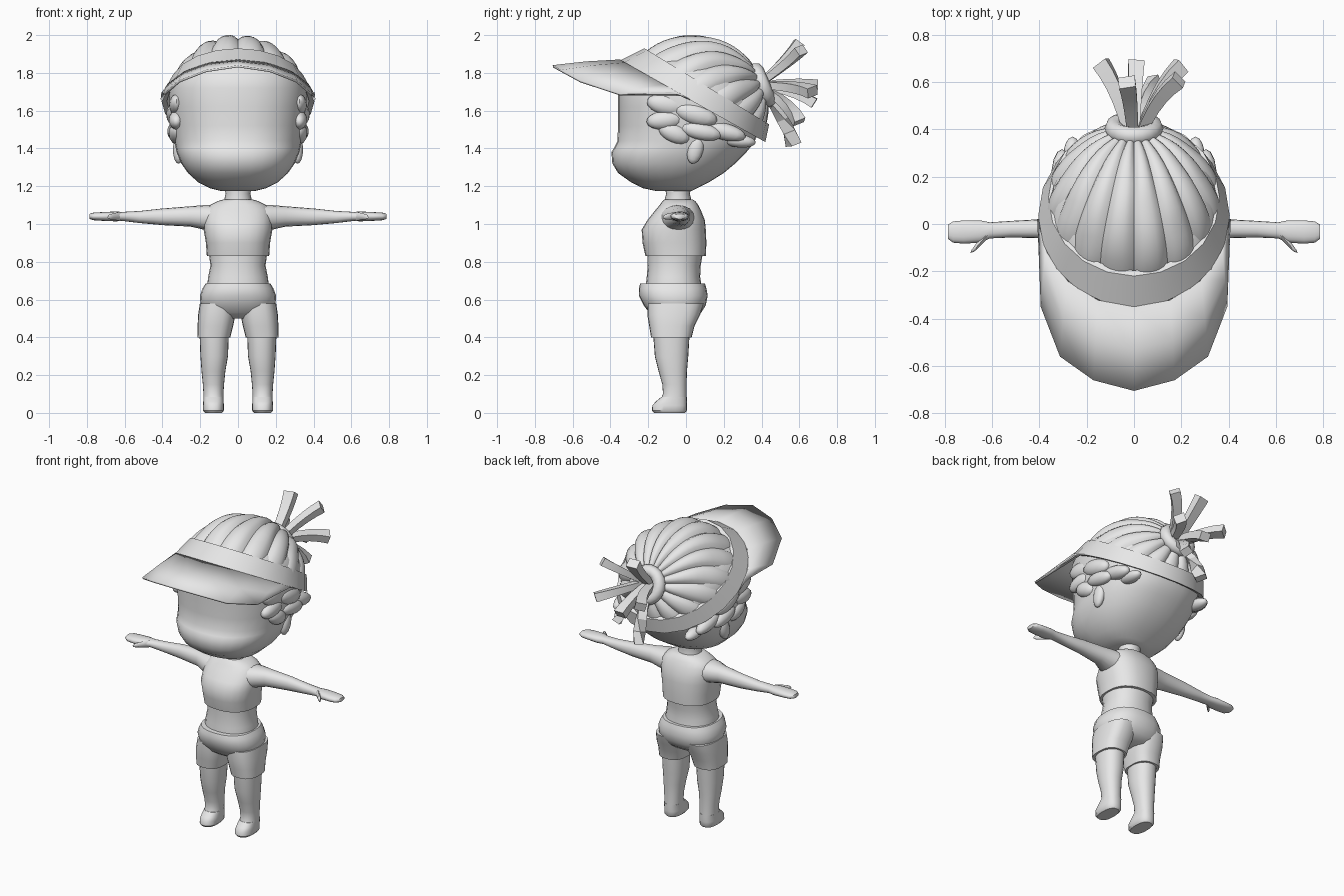
import bpy, bmesh, math
from mathutils import Vector as V

if "Cube" in bpy.data.objects:
    bpy.data.objects.remove(bpy.data.objects["Cube"])

grey = bpy.data.materials.new("plain_grey")
grey.diffuse_color = (0.8, 0.8, 0.8, 1)
grey.use_nodes = True
grey.node_tree.nodes["Principled BSDF"].inputs["Base Color"].default_value = grey.diffuse_color


def finish(name, bm, angle=40, mirror=False, subsurf=0, solid=0):
    bmesh.ops.recalc_face_normals(bm, faces=bm.faces)
    me = bpy.data.meshes.new(name)
    bm.to_mesh(me)
    bm.free()
    me.materials.append(grey)
    me.shade_smooth()
    me.set_sharp_from_angle(angle=math.radians(angle))
    ob = bpy.data.objects.new(name, me)
    bpy.context.collection.objects.link(ob)
    if mirror:
        ob.modifiers.new("mirror", 'MIRROR').use_mirror_merge = False
    if solid:
        m = ob.modifiers.new("thickness", 'SOLIDIFY')
        m.thickness, m.offset = solid, 0
    if subsurf:
        m = ob.modifiers.new("smooth", 'SUBSURF')
        m.levels = m.render_levels = subsurf
    return ob


def ring(c, u, v, n=24, p=2.0, start=0.0):
    """Superellipse section with half axes u and v."""
    pts = []
    for i in range(n):
        a = start + 2 * math.pi * i / n
        f = [math.copysign(abs(t) ** (2 / p), t) for t in (math.cos(a), math.sin(a))]
        pts.append(V(c) + V(u) * f[0] + V(v) * f[1])
    return pts


def loft(bm, rings, caps=True):
    rows = [[bm.verts.new(p) for p in r] for r in rings]
    n = len(rows[0])
    for a, b in zip(rows, rows[1:]):
        for i in range(n):
            bm.faces.new((a[i], a[(i + 1) % n], b[(i + 1) % n], b[i]))
    if caps:
        bm.faces.new(rows[0])
        bm.faces.new(rows[-1])


def body(name, rows, p=2.2, n=24, **kw):
    """Stack of horizontal sections: z, centre x, half width, front y, back y."""
    bm = bmesh.new()
    loft(bm, [ring((x, (f + b) / 2, z), (w, 0, 0), (0, (b - f) / 2, 0), n, p)
              for z, x, w, f, b in rows])
    return finish(name, bm, **kw)


# Head with protruding muzzle and neck
body("head", [
    (1.175, 0, .09, -.16, .03), (1.19, 0, .15, -.23, .06), (1.22, 0, .21, -.29, .12),
    (1.27, 0, .265, -.36, .20), (1.32, 0, .30, -.39, .26), (1.38, 0, .325, -.395, .32),
    (1.405, 0, .33, -.38, .34), (1.44, 0, .338, -.363, .365), (1.52, 0, .35, -.36, .395),
    (1.62, 0, .362, -.36, .40), (1.72, 0, .362, -.36, .37), (1.80, 0, .33, -.345, .31),
    (1.86, 0, .26, -.27, .25), (1.90, 0, .15, -.15, .16)], p=2.3, n=32, angle=60)
body("neck", [(1.06, 0, .085, -.12, .04), (1.12, 0, .075, -.115, .03),
              (1.16, 0, .065, -.105, .02), (1.23, 0, .08, -.12, .04)], p=2)

# Clothed body
body("shirt", [
    (.83, 0, .165, -.215, .105), (.90, 0, .17, -.23, .108), (.97, 0, .182, -.235, .105),
    (1.02, 0, .182, -.205, .10), (1.07, 0, .175, -.165, .08), (1.10, 0, .15, -.14, .065),
    (1.12, 0, .11, -.125, .05), (1.13, 0, .078, -.115, .035)], p=2.4)
body("midriff", [(.66, 0, .165, -.215, .085), (.72, 0, .158, -.208, .075),
                 (.78, 0, .146, -.203, .078), (.85, 0, .155, -.205, .09)])
body("shorts_hips", [
    (.50, 0, .13, -.15, .04), (.53, 0, .175, -.195, .08), (.57, 0, .198, -.225, .105),
    (.62, 0, .202, -.25, .115), (.66, 0, .187, -.25, .108), (.685, 0, .172, -.243, .10)],
    p=2.4)
body("shorts_leg", [
    (.40, .128, .087, -.185, .03), (.46, .12, .094, -.195, .045),
    (.52, .112, .099, -.205, .075), (.58, .105, .097, -.205, .095)], p=2.6, mirror=True)
body("leg", [
    (.07, .13, .054, -.135, .004), (.10, .13, .053, -.122, .003), (.15, .13, .056, -.125, .003),
    (.22, .13, .063, -.145, .005), (.30, .126, .073, -.165, .012), (.43, .126, .078, -.175, .02)],
    mirror=True)
body("foot", [(0, .13, .045, -.17, -.005), (.012, .13, .055, -.18, .004),
              (.04, .13, .055, -.178, .005), (.06, .13, .054, -.16, .005),
              (.085, .13, .053, -.13, .004)], p=2.5, mirror=True)

# Arms spread sideways, ending in mitten hands with thumbs
bm = bmesh.new()
loft(bm, [ring((x, y, z), (0, hy, 0), (0, 0, hz), 16, 2.2) for x, y, z, hy, hz in [
    (.14, -.045, 1.03, .09, .07), (.18, -.042, 1.035, .08, .065), (.25, -.03, 1.04, .055, .054),
    (.40, -.02, 1.038, .04, .044), (.52, -.022, 1.037, .035, .032), (.61, -.027, 1.04, .034, .024),
    (.65, -.032, 1.04, .047, .026), (.72, -.034, 1.04, .049, .023), (.765, -.034, 1.04, .045, .02),
    (.787, -.033, 1.04, .03, .013)]])
loft(bm, [ring(c, (r, -.3 * r, 0), (0, 0, r), 8) for c, r in [
    ((.625, -.05, 1.04), .024), ((.655, -.085, 1.04), .018),
    ((.675, -.108, 1.038), .014), ((.684, -.12, 1.036), .007)]])
finish("arm", bm, 60, mirror=True)

# Ribbed hair fanning out from the knot, trimmed along the headband
pole = V((0, .92, .38)).normalized()
side = V((1, 0, 0))
up = side.cross(pole)
rows = []
for j in range(1, 25):
    t = math.radians(6 * j)
    r = []
    for i in range(96):
        a = 2 * math.pi * i / 96
        swirl = a + .18 * math.sin(2 * t) * math.cos(a)
        d = pole * math.cos(t) + (side * math.cos(swirl) + up * math.sin(swirl)) * math.sin(t)
        bump = abs(math.sin(8 * a)) ** .6 * math.sin(t) ** .5
        bump *= .7 + .3 * abs(math.sin(3.2 * t + .9 * math.floor(8 * a / math.pi)))
        k = 1 + .08 * bump
        r.append(V((0, .04, 1.62)) + V((d.x * .355, d.y * .38, d.z * .358)) * k)
    rows.append(r)
bm = bmesh.new()
loft(bm, rows)
low = [v for v in bm.verts if v.co.z < 1.69 - .56 * v.co.y]
bmesh.ops.delete(bm, geom=low, context='VERTS')
finish("hair", bm, 35)


def blob(bm, c, s, tilt=0):
    """Ellipsoid tilted in the side plane."""
    vs = bmesh.ops.create_uvsphere(bm, u_segments=14, v_segments=8, radius=1)["verts"]
    ca, sa = math.cos(tilt), math.sin(tilt)
    for v in vs:
        x, y, z = (v.co[i] * s[i] for i in range(3))
        v.co = V(c) + V((x, y * ca - z * sa, y * sa + z * ca))


# Hair locks below the band, and ears
bm = bmesh.new()
for c, s, tilt in [
    ((.325, -.10, 1.63), (.04, .11, .055), -.2), ((.325, -.11, 1.55), (.042, .10, .05), .1),
    ((.325, -.06, 1.48), (.042, .09, .05), -.4), ((.335, .05, 1.58), (.045, .12, .055), -.3),
    ((.335, .08, 1.49), (.04, .11, .045), -.2), ((.305, .20, 1.49), (.045, .12, .045), -.25),
    ((.26, .28, 1.44), (.04, .09, .035), -.1)]:
    blob(bm, c, s, tilt)
finish("side_hair_lock", bm, 60, mirror=True)
bm = bmesh.new()
blob(bm, (.315, .05, 1.395), (.03, .042, .078), -.25)
finish("ear", bm, 60, mirror=True)

# Slanted headband
N = 20


def band_low(a, s=1.0):
    y = .035 - .385 * s * math.cos(a)
    return V((.405 * s * math.sin(a), y, 1.865 - .56 * (y + .35)))


def band_high(a, s=1.0):
    y = .11 - .33 * s * math.cos(a)
    return V((.362 * s * math.sin(a), y, 1.93 - .61 * (y + .22)))


bm = bmesh.new()
angles = [2 * math.pi * i / N for i in range(N)]
loft(bm, [[f(a, s) for a in angles] for f, s in
          [(band_low, .93), (band_low, 1), (band_high, 1), (band_high, .93), (band_low, .93)]],
     caps=False)
bmesh.ops.remove_doubles(bm, verts=bm.verts, dist=1e-5)
finish("headband", bm, 30)

# Arched sun visor brim
half = [(.40, -.08, 1.695), (.39, -.35, 1.685), (.31, -.56, 1.755), (.17, -.66, 1.81)]
outer = [V((-x, y, z)) for x, y, z in half] + [V((0, -.705, 1.835))] + \
        [V(p) for p in reversed(half)]
inner = [band_low(math.radians(d)) for d in (-88, -66, -44, -22, 0, 22, 44, 66, 88)]
bm = bmesh.new()
rows = [[bm.verts.new(i.lerp(o, t) + V((0, 0, .02 * t * (1 - t))))
         for i, o in zip(inner, outer)] for t in (0, .5, 1)]
for a, b in zip(rows, rows[1:]):
    for i in range(8):
        bm.faces.new((a[i], a[i + 1], b[i + 1], b[i]))
finish("visor_brim", bm, 40, solid=.012)

# Hair knot: a tilted padded ring
bm = bmesh.new()
rows = []
for i in range(20):
    a = 2 * math.pi * i / 20
    o = side * math.cos(a) + up * math.sin(a)
    rows.append(ring(V((0, .405, 1.735)) + o * .085, o * .04, pole * .04, 8))
loft(bm, rows + rows[:1], caps=False)
bmesh.ops.remove_doubles(bm, verts=bm.verts, dist=1e-5)
finish("hair_knot", bm, 60)

# Square ponytail strands curving outwards
bm = bmesh.new()
for tip, width in [((-.03, .60, 1.96), .036), ((.19, .61, 1.92), .032), ((.20, .67, 1.70), .034),
                   ((-.14, .68, 1.73), .034), ((.01, .68, 1.64), .034),
                   ((.09, .60, 1.54), .032), ((-.05, .57, 1.42), .034)]:
    a, c = V((tip[0] * .15, .38, 1.735)), V(tip)
    b = a.lerp(c, .5) + V((-.1 * tip[0], .045, .02))
    rows = []
    for k in range(6):
        t = k / 5
        p = a * (1 - t) ** 2 + b * 2 * t * (1 - t) + c * t * t
        d = ((b - a) * (1 - t) + (c - b) * t).normalized()
        u = d.cross(V((0, -.4, 1))).normalized()
        w = width * (.65 + .35 * t) * math.sqrt(2)
        rows.append(ring(p, u * w, d.cross(u) * w * .8, 4, 2, math.pi / 4))
    loft(bm, rows)
finish("ponytail_strand", bm, 30)
